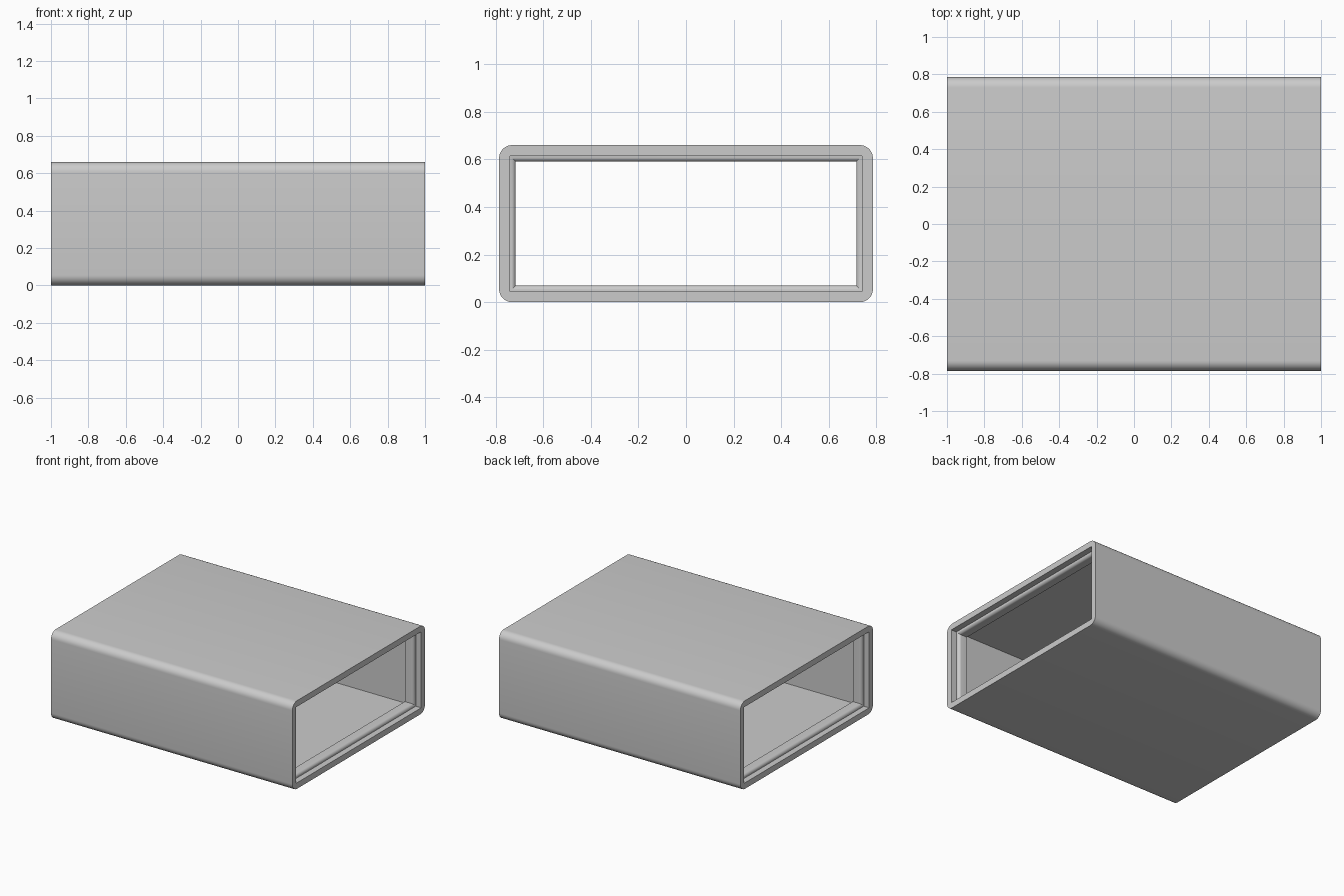
import bpy
import bmesh
from math import sin, cos, pi, radians

cube = bpy.data.objects.get("Cube")
if cube:
    bpy.data.objects.remove(cube, do_unlink=True)

HALF_Y, HEIGHT, RADIUS, WALL = 0.785, 0.66, 0.055, 0.045
RIDGE = 0.025                                     # height of the inner lip
RIDGE_OUT, RIDGE_TOP, RIDGE_IN = 0.045, 0.067, 0.118   # depth from the open end
MID = HEIGHT / 2
SIGNS = [(1, 1), (-1, 1), (-1, -1), (1, -1)]

grey = bpy.data.materials.new("plain grey")
grey.use_nodes = True
colour = (0.6, 0.6, 0.6, 1)
grey.diffuse_color = colour
grey.node_tree.nodes["Principled BSDF"].inputs["Base Color"].default_value = colour

bm = bmesh.new()


def rounded_ring(x, steps=8):
    """Outer cross-section with rounded corners."""
    ring = []
    for c, (sy, sz) in enumerate(SIGNS):
        cy, cz = sy * (HALF_Y - RADIUS), MID + sz * (MID - RADIUS)
        for i in range(steps + 1):
            a = (c + i / steps) * pi / 2
            ring.append(bm.verts.new((x, cy + RADIUS * cos(a), cz + RADIUS * sin(a))))
    return ring


def square_ring(x, inset):
    """Inner cross-section with square corners."""
    return [bm.verts.new((x, sy * (HALF_Y - inset), MID + sz * (MID - inset)))
            for sy, sz in SIGNS]


def skin(a, b):
    for i in range(len(a)):
        j = (i + 1) % len(a)
        bm.faces.new((a[i], a[j], b[j], b[i]))


def ring_edges(ring):
    return [bm.edges.get((ring[i - 1], ring[i])) for i in range(len(ring))]


# Outer shell
outer = [rounded_ring(-1), rounded_ring(1)]
skin(*outer)

# Inner wall profile: flat mouth, rounded lip, step back to the wall
lip = [(0, WALL), (RIDGE_OUT, WALL)]
for i in range(1, 6):
    a = i / 5 * pi / 2
    lip.append((RIDGE_OUT + (RIDGE_TOP - RIDGE_OUT) * (1 - cos(a)), WALL + RIDGE * sin(a)))
lip += [(RIDGE_IN, WALL + RIDGE), (RIDGE_IN, WALL)]
profile = [(d - 1, t) for d, t in lip] + [(1 - d, t) for d, t in reversed(lip)]
inner = [square_ring(x, t) for x, t in profile]
for a, b in zip(inner, inner[1:]):
    skin(a, b)

# Flat rims joining shell and inner wall
for shell, mouth in ((outer[0], inner[0]), (outer[1], inner[-1])):
    bmesh.ops.triangle_fill(bm, edges=ring_edges(shell) + ring_edges(mouth),
                            use_beauty=True)
bmesh.ops.recalc_face_normals(bm, faces=bm.faces[:])

mesh = bpy.data.meshes.new("enclosure_sleeve")
bm.to_mesh(mesh)
bm.free()
mesh.materials.append(grey)
sleeve = bpy.data.objects.new("enclosure_sleeve", mesh)
bpy.context.collection.objects.link(sleeve)
bpy.context.view_layer.objects.active = sleeve
sleeve.select_set(True)
bpy.ops.object.shade_smooth_by_angle(angle=radians(30))
